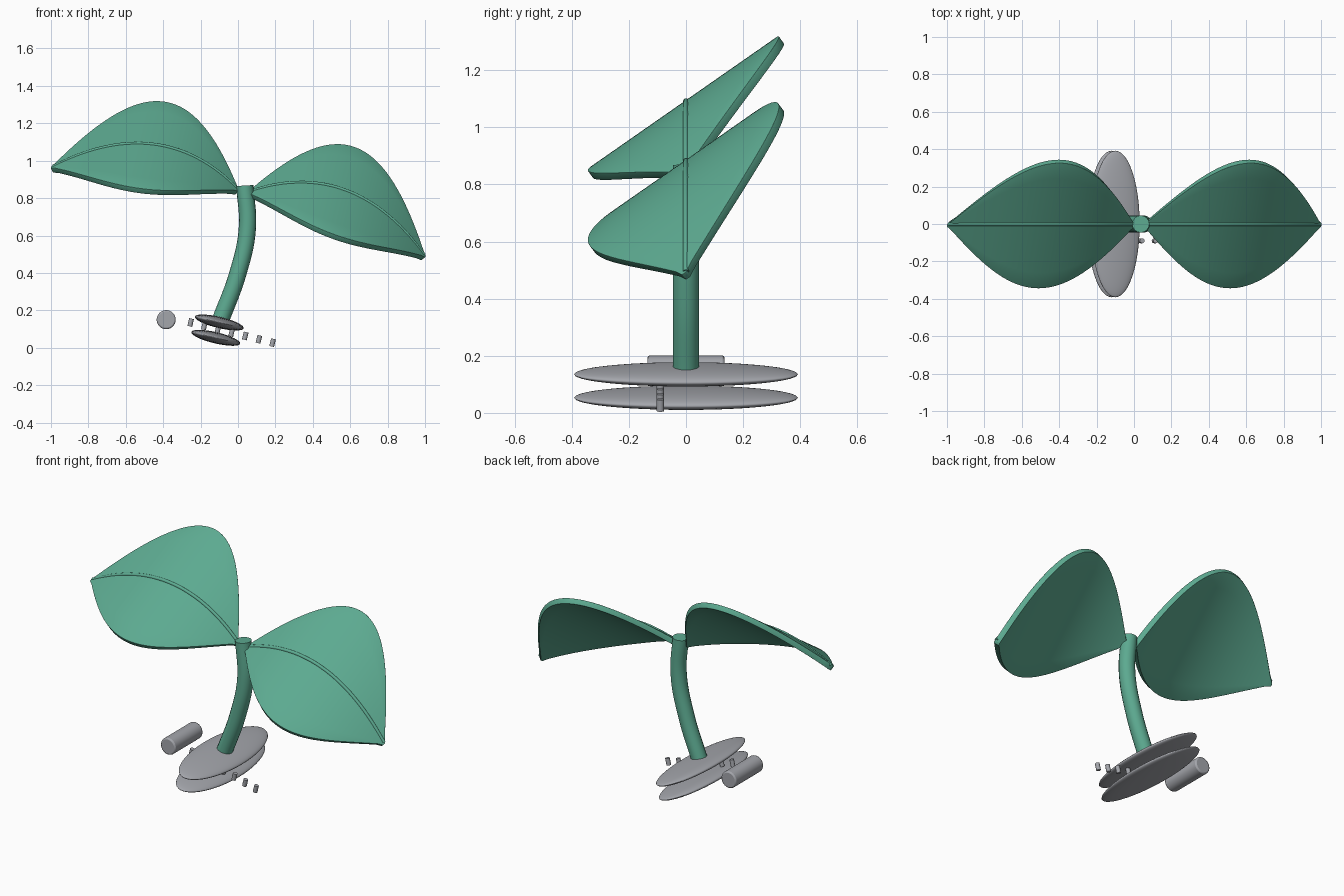
import bpy, bmesh, math
from mathutils import Matrix, Vector

if "Cube" in bpy.data.objects:
    bpy.data.objects.remove(bpy.data.objects["Cube"])

# The whole clip leans sideways: parts are laid out in a tilted frame (u, y, v)
TILT = Matrix.Rotation(math.radians(13.4), 4, 'Y')
CENTRE_U = -0.167


def material(name, rgb):
    m = bpy.data.materials.new(name)
    m.diffuse_color = (*rgb, 1)
    m.use_nodes = True
    m.node_tree.nodes["Principled BSDF"].inputs["Base Color"].default_value = m.diffuse_color
    return m


GREEN = material("leaf_green", (0.108, 0.40, 0.28))
GREY = material("metal_grey", (0.37, 0.38, 0.41))


def finish(ob, name, mat, angle=40):
    ob.name = name
    ob.data.materials.clear()
    ob.data.materials.append(mat)
    bpy.ops.object.select_all(action='DESELECT')
    ob.select_set(True)
    bpy.context.view_layer.objects.active = ob
    bpy.ops.object.shade_smooth_by_angle(angle=math.radians(angle))
    return ob


def tube(name, points, radius, mat):
    cu = bpy.data.curves.new(name, 'CURVE')
    cu.dimensions = '3D'
    cu.bevel_depth, cu.bevel_resolution = radius, 6
    cu.resolution_u, cu.use_fill_caps = 12, True
    sp = cu.splines.new('BEZIER')
    sp.bezier_points.add(len(points) - 1)
    for bp, p in zip(sp.bezier_points, points):
        bp.co = p
        bp.handle_left_type = bp.handle_right_type = 'AUTO'
    ob = bpy.data.objects.new(name, cu)
    bpy.context.collection.objects.link(ob)
    bpy.ops.object.select_all(action='DESELECT')
    ob.select_set(True)
    bpy.context.view_layer.objects.active = ob
    bpy.ops.object.convert(target='MESH')
    return finish(bpy.context.object, name, mat)


def rib_point(side, t, lift=0.0):
    d = 0.03 + 0.99 * t
    v = 0.94 - 0.75 * (d - 0.45) ** 2 + lift
    return Vector((CENTRE_U + side * d, 0, v))


# Leaf: arched blade, straight across its width and tipped towards the front
def leaf(name, side, rows=40, cols=8):
    bm = bmesh.new()
    grid = []
    for i in range(rows + 1):
        t = i / rows
        w = max(0.02, math.sin(math.pi * t) ** 0.97 if 0 < i < rows else 0)
        row = []
        for j in range(cols + 1):
            s = (2 * j / cols - 1) * w
            p = rib_point(side, t) + Vector((0, 0.335 * s, 0.24 * s))
            row.append(bm.verts.new(TILT @ p))
        grid.append(row)
    for a, b in zip(grid, grid[1:]):
        for j in range(cols):
            f = [a[j], b[j], b[j + 1], a[j + 1]]
            bm.faces.new(f if side > 0 else f[::-1])
    me = bpy.data.meshes.new(name)
    bm.to_mesh(me)
    bm.free()
    ob = bpy.data.objects.new(name, me)
    bpy.context.collection.objects.link(ob)
    finish(ob, name, GREEN, 60)
    sol = ob.modifiers.new("thickness", 'SOLIDIFY')
    sol.thickness, sol.offset = 0.032, 0
    bev = ob.modifiers.new("round_edge", 'BEVEL')
    bev.width, bev.segments = 0.011, 3
    bev.limit_method, bev.angle_limit = 'ANGLE', math.radians(50)


for label, side in (("left", -1), ("right", 1)):
    leaf(label + "_leaf", side)
    tube(label + "_leaf_rib",
         [TILT @ rib_point(side, i / 8, 0.016) for i in range(9)], 0.01, GREEN)

# Curved stem
tube("stem", [(-0.098, 0, 0.135), (0.0, 0, 0.40), (0.05, 0, 0.64),
              (0.036, 0, 0.867)], 0.046, GREEN)

# Two lens-shaped clip plates
for name, x, z in (("upper_clip_plate", -0.10, 0.135), ("lower_clip_plate", -0.119, 0.053)):
    bpy.ops.mesh.primitive_uv_sphere_add(segments=48, ring_count=24)
    ob = bpy.context.object
    ob.matrix_world = (Matrix.Translation((x, 0, z)) @ TILT
                       @ Matrix.Diagonal((0.134, 0.392, 0.03, 1)))
    finish(ob, name, GREY)

# Hinge bar beside the plates
bpy.ops.mesh.primitive_cylinder_add(vertices=32, radius=0.051, depth=0.27)
ob = bpy.context.object
ob.matrix_world = Matrix.Translation((-0.384, 0, 0.15)) @ Matrix.Rotation(math.pi / 2, 4, 'X')
finish(ob, "hinge_bar", GREY)
bev = ob.modifiers.new("round_ends", 'BEVEL')
bev.width, bev.segments, bev.limit_method = 0.008, 2, 'ANGLE'

# Row of small teeth running between the plates
for i in range(7):
    f = i / 6
    bpy.ops.mesh.primitive_cylinder_add(vertices=16, radius=0.013, depth=0.042)
    ob = bpy.context.object
    ob.matrix_world = Matrix.Translation((-0.253 + 0.438 * f, -0.09, 0.135 - 0.108 * f)) @ TILT
    finish(ob, "tooth_%d" % (i + 1), GREY)
